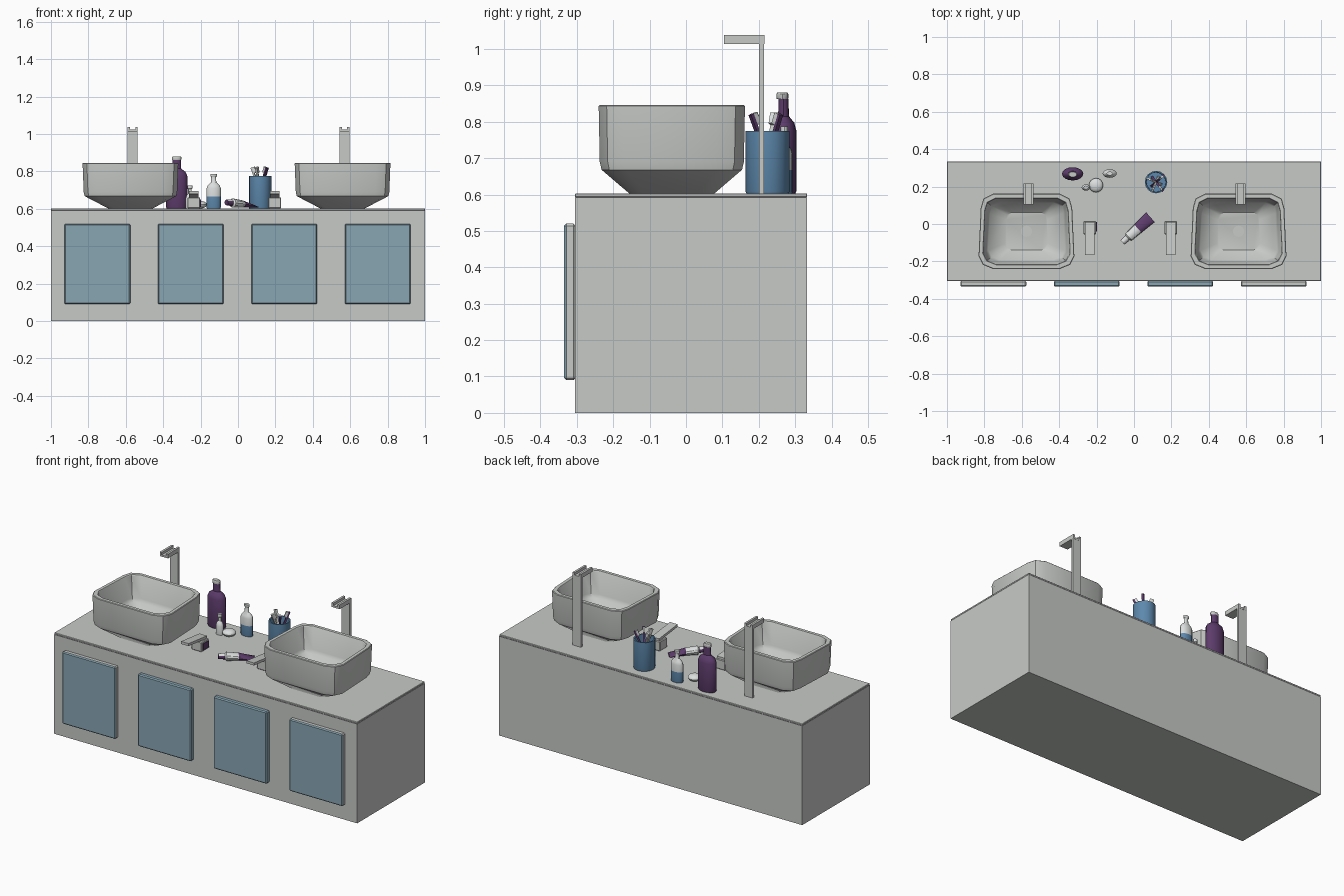
import bpy, bmesh, math
from mathutils import Matrix, Vector

if "Cube" in bpy.data.objects:
    bpy.data.objects.remove(bpy.data.objects["Cube"])


def material(name, r, g, b):
    m = bpy.data.materials.new(name)
    m.diffuse_color = (r, g, b, 1)
    m.use_nodes = True
    m.node_tree.nodes["Principled BSDF"].inputs["Base Color"].default_value = m.diffuse_color
    return m


GREY = material("light grey", 0.57, 0.59, 0.57)
DOOR = material("dusty blue", 0.25, 0.38, 0.45)
BLUE = material("cup blue", 0.11, 0.25, 0.42)
PURPLE = material("plum purple", 0.11, 0.045, 0.15)
WHITE = material("off white", 0.72, 0.74, 0.74)
TOP = 0.603


def finish(name, bm, mats, smooth=True):
    bmesh.ops.recalc_face_normals(bm, faces=bm.faces)
    me = bpy.data.meshes.new(name)
    bm.to_mesh(me)
    bm.free()
    for m in mats:
        me.materials.append(m)
    ob = bpy.data.objects.new(name, me)
    bpy.context.collection.objects.link(ob)
    if smooth:
        bpy.ops.object.select_all(action='DESELECT')
        ob.select_set(True)
        bpy.context.view_layer.objects.active = ob
        bpy.ops.object.shade_smooth_by_angle(angle=math.radians(32))
    return ob


def box(name, lo, hi, mat, bevel=0.0):
    bm = bmesh.new()
    c = [(a + b) / 2 for a, b in zip(lo, hi)]
    s = [b - a for a, b in zip(lo, hi)]
    bmesh.ops.create_cube(bm, size=1, matrix=Matrix.Translation(c) @ Matrix.Diagonal((*s, 1)))
    if bevel:
        bmesh.ops.bevel(bm, geom=bm.edges[:], offset=bevel, segments=1, affect='EDGES')
    return finish(name, bm, [mat], False)


def loft(name, rings, mats, index=None):
    """Skin a list of closed rings and cap both ends; index = material per band."""
    bm = bmesh.new()
    vs = [[bm.verts.new(p) for p in r] for r in rings]
    n = len(vs[0])
    for k in range(len(vs) - 1):
        for i in range(n):
            j = (i + 1) % n
            f = bm.faces.new((vs[k][i], vs[k][j], vs[k + 1][j], vs[k + 1][i]))
            f.material_index = index[k] if index else 0
    for r, k in ((vs[0], 0), (vs[-1], -1)):
        bm.faces.new(r).material_index = index[k] if index else 0
    return finish(name, bm, mats)


def lathe(name, x, y, profile, mats, index=None, squash=1.0, n=16):
    rings = [[(x + r * math.cos(2 * math.pi * i / n), y + squash * r * math.sin(2 * math.pi * i / n), z)
              for i in range(n)] for r, z in profile]
    return loft(name, rings, mats, index)


# Cabinet, counter and doors
box("cabinet", (-1, -0.305, 0), (1, 0.333, 0.592), GREY)
box("countertop", (-1, -0.305, 0.592), (1, 0.333, TOP), GREY, 0.002)
for i, x in enumerate((-0.752, -0.253, 0.247, 0.747)):
    door = box("door_%d" % (i + 1), (x - 0.176, -0.335, 0.09), (x + 0.176, -0.303, 0.52), DOOR, 0.006)
    if i in (0, 3):  # outer doors have grey edges
        door.data.materials.append(GREY)
        for p in door.data.polygons:
            p.material_index = 0 if p.normal.y < -0.5 else 1

# Vessel basins: bowed outline lofted down the outside and back inside
half = [(0.70, 1), (0.90, 0.87), (0.955, 0.62), (1, -0.66), (0.91, -0.89), (0.70, -1)]
outline = half + [(-x, y) for x, y in reversed(half)]
levels = [(0.12, 0.117, TOP), (0.245, 0.193, 0.668), (0.250, 0.198, 0.690), (0.256, 0.201, 0.843),
          (0.253, 0.198, 0.846), (0.234, 0.179, 0.846), (0.231, 0.176, 0.842),
          (0.216, 0.163, 0.715), (0.205, 0.153, 0.695), (0.115, 0.10, 0.640)]
for side, cx in (("left", -0.575), ("right", 0.559)):
    loft(side + "_basin", [[(cx + hx * u, -0.039 + hy * v, z) for u, v in outline]
                           for hx, hy, z in levels], [GREY])
    lathe(side + "_drain", cx, -0.039, [(0.03, 0.64), (0.03, 0.645)], [GREY])

# Taps: flat column with an open channel spout
for side, cx in (("left", -0.563), ("right", 0.570)):
    box(side + "_tap_column", (cx - 0.027, 0.200, TOP), (cx + 0.027, 0.215, 1.02), GREY)
    section = [(-0.027, 1.013), (0.027, 1.013), (0.027, 1.038), (0.014, 1.038),
               (0.014, 1.023), (-0.014, 1.023), (-0.014, 1.038), (-0.027, 1.038)]
    loft(side + "_tap_spout", [[(cx + u, y, z) for u, z in section] for y in (0.105, 0.216)], [GREY])

# Lever handles: block with a slightly rising lever
for side, cx in (("left", -0.236), ("right", 0.196)):
    box(side + "_handle_base", (cx - 0.034, -0.055, TOP), (cx + 0.034, 0.015, 0.662), GREY, 0.004)
    loft(side + "_handle_lever", [[(cx + s * 0.025, y, z + d) for s, d in ((-1, 0), (1, 0), (1, 0.015), (-1, 0.015))]
                                  for y, z in ((0.01, 0.660), (-0.165, 0.680))], [GREY])
box("handle_marker", (-0.203, -0.04, 0.61), (-0.199, 0.01, 0.65), PURPLE)

# Bottles
lathe("tall_bottle", -0.328, 0.268,
      [(0.053, TOP), (0.057, 0.61), (0.057, 0.775), (0.048, 0.797), (0.024, 0.815), (0.022, 0.862)],
      [PURPLE], squash=0.62)
lathe("tall_bottle_cap", -0.328, 0.265, [(0.024, 0.862), (0.025, 0.866), (0.025, 0.876), (0.021, 0.881)],
      [GREY], squash=0.65)
lathe("medium_bottle", -0.13, 0.27,
      [(0.036, TOP), (0.038, 0.608), (0.038, 0.667), (0.038, 0.71), (0.032, 0.725), (0.014, 0.742),
       (0.013, 0.77), (0.017, 0.774), (0.017, 0.787)],
      [BLUE, WHITE], [0, 0, 1, 1, 1, 1, 1, 1], squash=0.6)
lathe("small_bottle", -0.257, 0.195,
      [(0.022, TOP), (0.023, 0.61), (0.023, 0.655), (0.018, 0.672), (0.009, 0.682), (0.009, 0.705),
       (0.013, 0.708), (0.013, 0.724)], [WHITE], squash=0.75)

# Soap
bm = bmesh.new()
bmesh.ops.create_uvsphere(bm, u_segments=16, v_segments=10, radius=1,
                          matrix=Matrix.Translation((-0.203, 0.207, TOP + 0.019)) @ Matrix.Diagonal((0.038, 0.038, 0.02, 1)))
finish("soap", bm, [WHITE])

# Toothbrush cup (hollow) and brushes
CX, CY = 0.118, 0.224
lathe("cup", CX, CY, [(0.058, TOP), (0.060, 0.608), (0.060, 0.775), (0.053, 0.775), (0.051, 0.62)], [BLUE])
for i, (dx, dy) in enumerate(((-0.045, 0.02), (0.035, -0.045), (-0.02, -0.045), (0.04, 0.035))):
    a, b = Vector((CX - dx * 0.6, CY - dy * 0.6, 0.622)), Vector((CX + dx, CY + dy, 0.82))
    d = b - a
    rot = d.to_track_quat('Z', 'Y').to_matrix().to_4x4()
    bm = bmesh.new()
    bmesh.ops.create_cube(bm, size=1, matrix=Matrix.Translation((a + b) / 2) @ rot @ Matrix.Diagonal((0.012, 0.01, d.length, 1)))
    n = len(bm.faces)
    bmesh.ops.create_cube(bm, size=1, matrix=Matrix.Translation(a + d * 0.92) @ rot @
                          Matrix.Translation((0, 0.011, 0)) @ Matrix.Diagonal((0.012, 0.014, 0.032, 1)))
    for k, f in enumerate(bm.faces):
        f.material_index = 0 if k < n else 1
    finish("toothbrush_%d" % (i + 1), bm, [PURPLE if i % 2 else GREY, WHITE], False)

# Toothpaste tube: round at the cap, flattened to a crimp at the other end
start, end = Vector((-0.062, -0.098, 0)), Vector((0.088, 0.036, 0))
axis = (end - start).normalized()
across = Vector((-axis.y, axis.x, 0))
length = (end - start).length


def tube(name, stations, mats, index=None):
    rings = []
    for t, w, h, z in stations:
        c = start + axis * (t * length) + Vector((0, 0, z))
        rings.append([c + across * (w * math.cos(k * math.pi / 6)) + Vector((0, 0, h * math.sin(k * math.pi / 6)))
                      for k in range(12)])
    return loft(name, rings, mats, index)


tube("tube_body", [(0.17, 0.014, 0.014, 0.632), (0.22, 0.026, 0.025, 0.631), (0.55, 0.029, 0.020, 0.626),
                   (0.85, 0.032, 0.010, 0.616), (1.0, 0.034, 0.004, 0.610)], [WHITE, PURPLE], [0, 0, 1, 1])
cap = tube("tube_cap", [(0.0, 0.015, 0.015, 0.634), (0.18, 0.018, 0.018, 0.633)], [PURPLE, WHITE])
for p in cap.data.polygons:
    p.material_index = 1 if p.normal.z > 0.5 else 0
